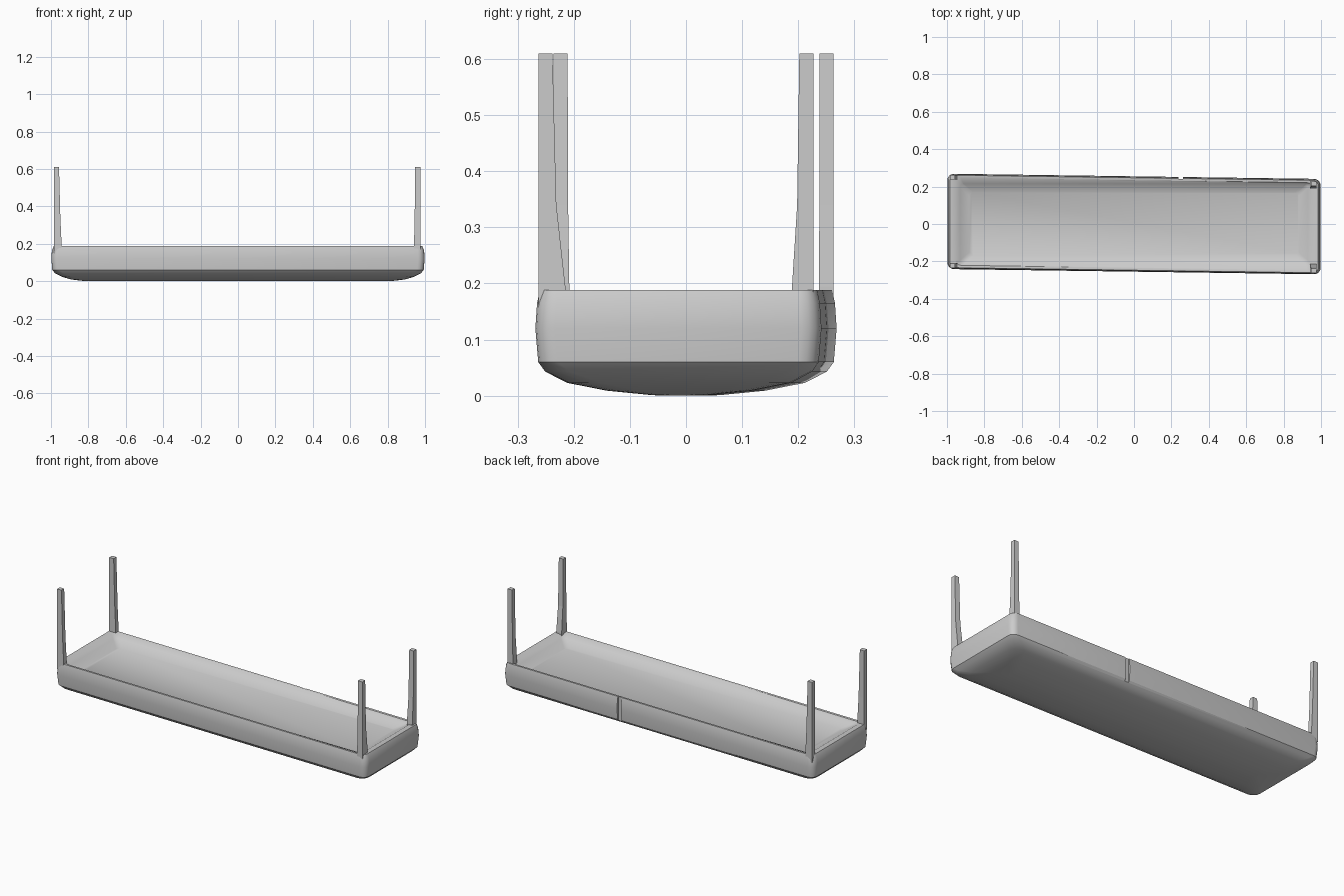
import bpy, bmesh, math

if "Cube" in bpy.data.objects:
    bpy.data.objects.remove(bpy.data.objects["Cube"])

SKEW = -0.014  # the tray is slightly skewed along its length


def finish(name, bm, angle=None):
    bmesh.ops.recalc_face_normals(bm, faces=bm.faces)
    me = bpy.data.meshes.new(name)
    bm.to_mesh(me)
    bm.free()
    ob = bpy.data.objects.new(name, me)
    bpy.context.collection.objects.link(ob)
    if angle:
        bpy.ops.object.select_all(action='DESELECT')
        ob.select_set(True)
        bpy.context.view_layer.objects.active = ob
        bpy.ops.object.shade_smooth_by_angle(angle=math.radians(angle))
    return ob


def loft(bm, rings):
    loops = [[bm.verts.new(p) for p in r] for r in rings]
    n = len(loops[0])
    for a, b in zip(loops, loops[1:]):
        for i in range(n):
            j = (i + 1) % n
            bm.faces.new((a[i], a[j], b[j], b[i]))
    bm.faces.new(loops[0])
    bm.faces.new(loops[-1])


def rounded_ring(hx, hy, z, r, skew=SKEW, steps=4):
    pts = []
    for k, (sx, sy) in enumerate(((1, 1), (-1, 1), (-1, -1), (1, -1))):
        for s in range(steps + 1):
            a = math.pi / 2 * (k + s / steps)
            x = sx * (hx - r) + r * math.cos(a)
            y = sy * (hy - r) + r * math.sin(a)
            pts.append((x, y + skew * x, z))
    return pts


# Tray: shallow dished recess, narrow rim, upright sides, bowed underside
profile = [
    (0.88, 0.17, 0.145, 0.02, 0), (0.93, 0.215, 0.172, 0.02, 0),
    (0.955, 0.234, 0.187, 0.03), (0.985, 0.247, 0.188, 0.03),
    (0.995, 0.252, 0.165, 0.035), (0.998, 0.255, 0.12, 0.035),
    (0.993, 0.25, 0.06, 0.035), (0.978, 0.238, 0.043, 0.045),
    (0.94, 0.20, 0.023, 0.06), (0.89, 0.13, 0.009, 0.06),
    (0.82, 0.05, 0.001, 0.03), (0.80, 0.02, 0.0, 0.015),
]
bm = bmesh.new()
loft(bm, [rounded_ring(*p) for p in profile])
tray = finish("tray", bm, 30)

# Small seam in the back side
bm = bmesh.new()
bmesh.ops.create_cube(bm, size=1)
for v in bm.verts:
    v.co = (0.25 + v.co.x * 0.025, 0.26 + v.co.y * 0.04, 0.13 + v.co.z * 0.16)
cutter = finish("seam_cutter", bm)
cutter.hide_render = True
cutter.hide_set(True)
cut = tray.modifiers.new("seam", 'BOOLEAN')
cut.object = cutter
cut.operation = 'DIFFERENCE'


# Corner posts: outer faces upright, inner faces flaring out at the foot
def post(name, x, y, flare_x, flare_y):
    sx, sy = math.copysign(1, x), math.copysign(1, y)

    def ring(z, wx, wy):
        x1, y1 = x - sx * wx, y - sy * wy
        return [(x, y, z), (x1, y, z), (x1, y1, z), (x, y1, z)]
    bm = bmesh.new()
    loft(bm, [ring(0.15, flare_x, flare_y), ring(0.195, flare_x, flare_y),
              ring(0.34, 0.6 * flare_x + 0.01, 0.025 + 0.3 * (flare_y - 0.025)),
              ring(0.61, 0.028, 0.025)])
    finish(name, bm)


post("front_left_post", -0.985, -0.236, 0.042, 0.028)
post("back_left_post", -0.985, 0.263, 0.042, 0.026)
post("front_right_post", 0.975, -0.263, 0.034, 0.048)
post("back_right_post", 0.975, 0.227, 0.034, 0.038)
